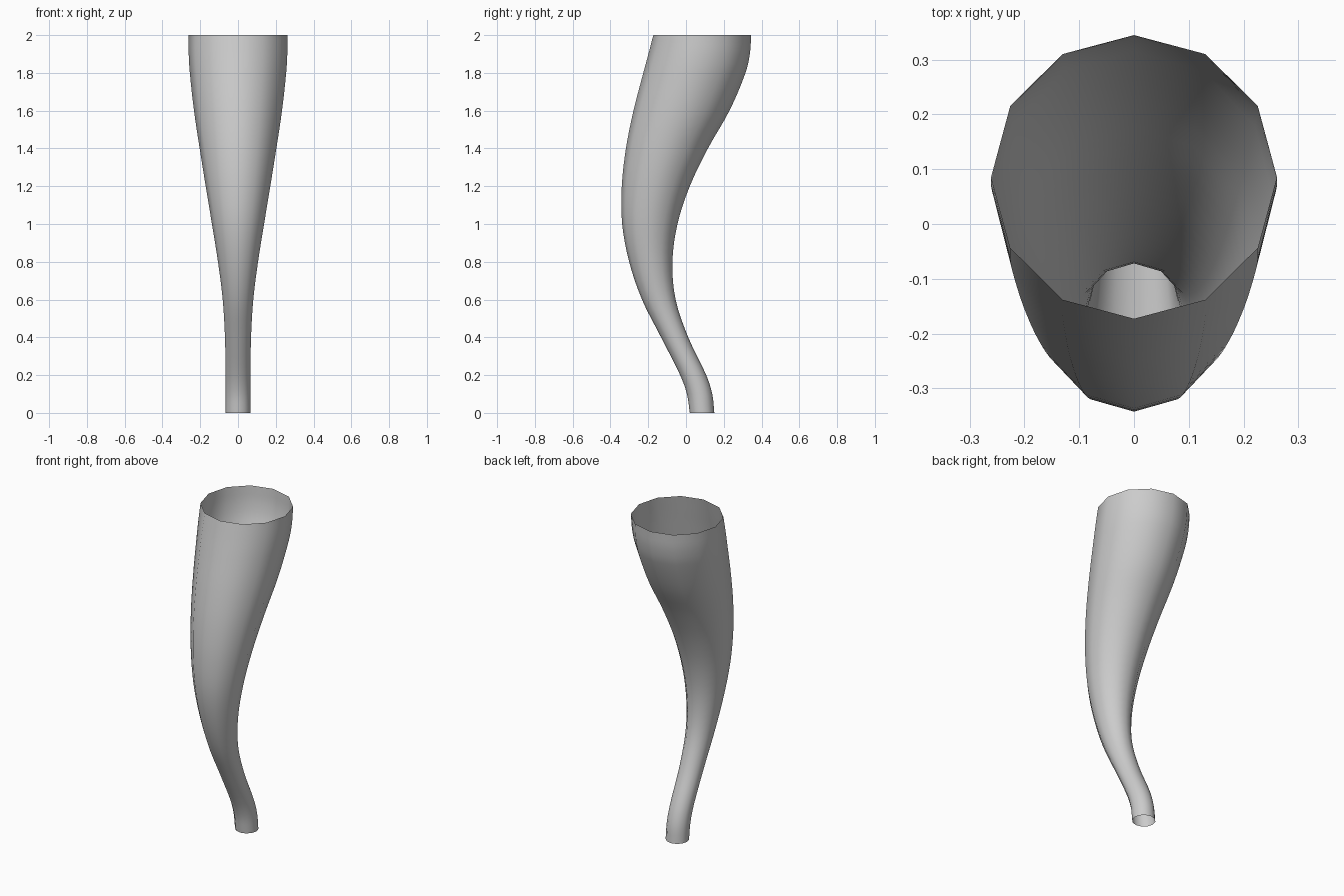
import bpy, bmesh, math

if "Cube" in bpy.data.objects:
    bpy.data.objects.remove(bpy.data.objects["Cube"])

SIDES = 12
STEPS = 4  # rings between profile stations

# Stations: height, front edge y, back edge y, half width in x
STATIONS = [
    (0.0, 0.020, 0.150, 0.066), (0.1, 0.005, 0.139, 0.066),
    (0.2, -0.031, 0.107, 0.066), (0.4, -0.132, 0.012, 0.069),
    (0.6, -0.233, -0.055, 0.081), (0.8, -0.301, -0.072, 0.106),
    (1.0, -0.338, -0.045, 0.138), (1.2, -0.340, 0.020, 0.171),
    (1.4, -0.318, 0.116, 0.203), (1.6, -0.278, 0.230, 0.233),
    (1.8, -0.226, 0.315, 0.255), (1.9, -0.199, 0.338, 0.261),
    (2.0, -0.173, 0.345, 0.261),
]


def smooth_at(i, t, k):
    """Cubic through the stations, using height as the parameter."""
    def slope(j):
        a, b = STATIONS[max(j - 1, 0)], STATIONS[min(j + 1, len(STATIONS) - 1)]
        return (b[k] - a[k]) / (b[0] - a[0])
    p, q = STATIONS[i], STATIONS[i + 1]
    h = q[0] - p[0]
    return ((2*t**3 - 3*t**2 + 1) * p[k] + (t**3 - 2*t**2 + t) * h * slope(i)
            + (3*t**2 - 2*t**3) * q[k] + (t**3 - t**2) * h * slope(i + 1))


# Open, curved and flaring horn tube
bm = bmesh.new()
rings = []
last = len(STATIONS) - 2
for i in range(last + 1):
    for s in range(STEPS + (i == last)):
        t = s / STEPS
        z = STATIONS[i][0] * (1 - t) + STATIONS[i + 1][0] * t
        front, back, rx = (smooth_at(i, t, k) for k in (1, 2, 3))
        cy, ry = (front + back) / 2, (back - front) / 2
        rings.append([bm.verts.new((rx * math.cos(a), cy + ry * math.sin(a), z))
                      for a in (2 * math.pi * n / SIDES for n in range(SIDES))])

for low, high in zip(rings, rings[1:]):
    for n in range(SIDES):
        m = (n + 1) % SIDES
        bm.faces.new((low[n], low[m], high[m], high[n])).smooth = True

mesh = bpy.data.meshes.new("horn_tube")
bm.to_mesh(mesh)
bm.free()
bpy.context.collection.objects.link(bpy.data.objects.new("horn_tube", mesh))
